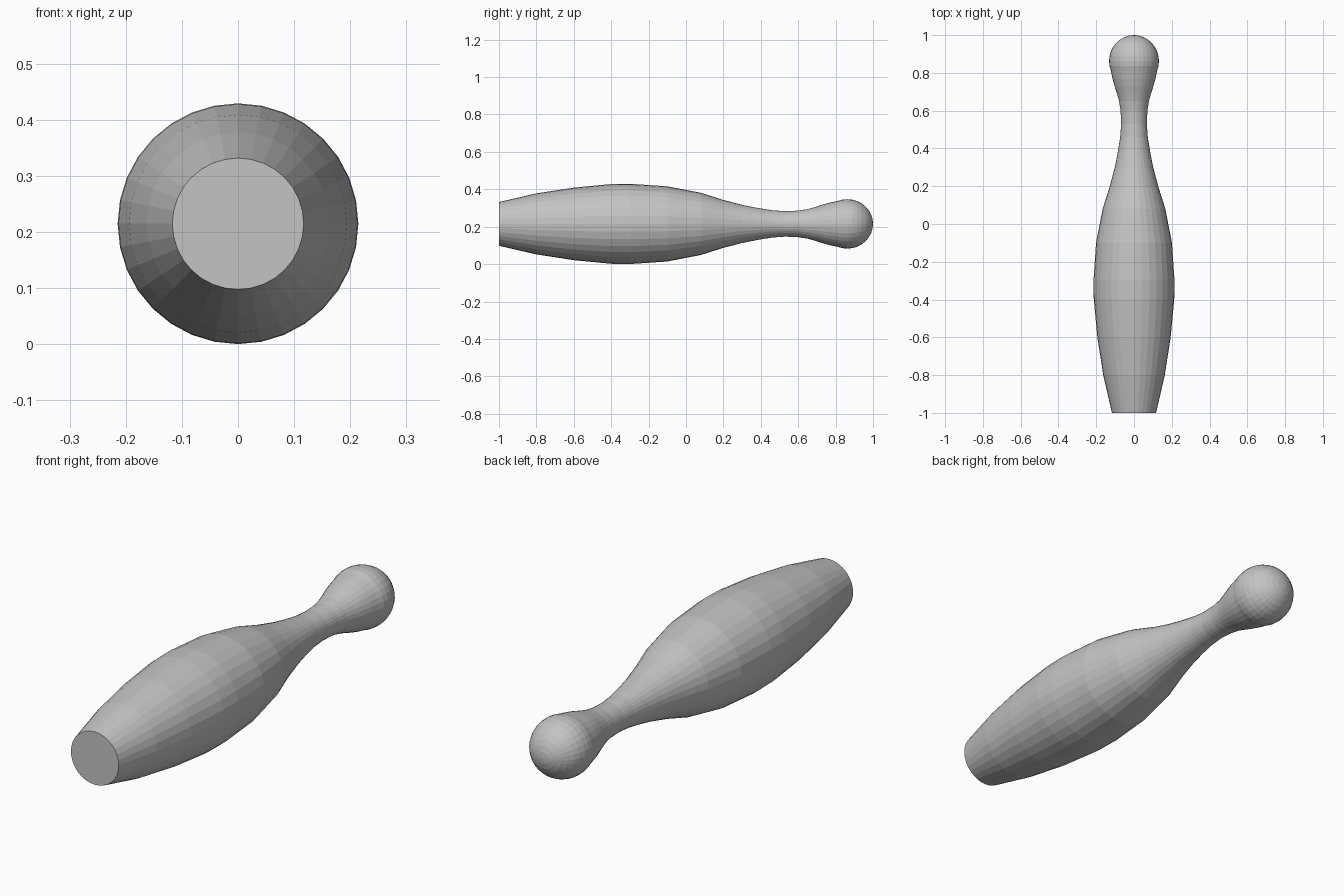
import bpy, bmesh, math

if "Cube" in bpy.data.objects:
    bpy.data.objects.remove(bpy.data.objects["Cube"])

SIDES = 32
AXIS_Z = 0.215

# Turned profile from the flat base to the neck: (y, radius)
profile = [(-1.0, 0.117), (-0.8, 0.163), (-0.6, 0.194), (-0.4, 0.213),
           (-0.3, 0.2145), (-0.1, 0.201), (0.08, 0.166), (0.2, 0.128),
           (0.3, 0.102), (0.38, 0.086), (0.46, 0.073), (0.53, 0.068),
           (0.6, 0.071), (0.65, 0.079), (0.69, 0.090), (0.73, 0.103),
           (0.77, 0.114)]

# Rounded ball at the tip
for i in range(10):
    a = math.radians(-22 + 11.2 * i)
    profile.append((0.862 + 0.138 * math.sin(a), 0.132 * math.cos(a)))

bm = bmesh.new()
rings = []
for y, r in profile:
    rings.append([bm.verts.new((r * math.sin(2 * math.pi * k / SIDES), y,
                                AXIS_Z + r * math.cos(2 * math.pi * k / SIDES)))
                  for k in range(SIDES)])
for a, b in zip(rings, rings[1:]):
    for k in range(SIDES):
        n = (k + 1) % SIDES
        bm.faces.new((a[k], a[n], b[n], b[k]))

# Flat base and closed tip
bm.faces.new(rings[0])
tip = bm.verts.new((0, 1.0, AXIS_Z))
for k in range(SIDES):
    bm.faces.new((rings[-1][k], rings[-1][(k + 1) % SIDES], tip))
bmesh.ops.recalc_face_normals(bm, faces=bm.faces)

mesh = bpy.data.meshes.new("pin")
bm.to_mesh(mesh)
bm.free()
pin = bpy.data.objects.new("pin", mesh)
bpy.context.collection.objects.link(pin)

gray = bpy.data.materials.new("plain gray")
gray.diffuse_color = (0.55, 0.55, 0.55, 1)
gray.use_nodes = True
gray.node_tree.nodes["Principled BSDF"].inputs["Base Color"].default_value = gray.diffuse_color
mesh.materials.append(gray)
